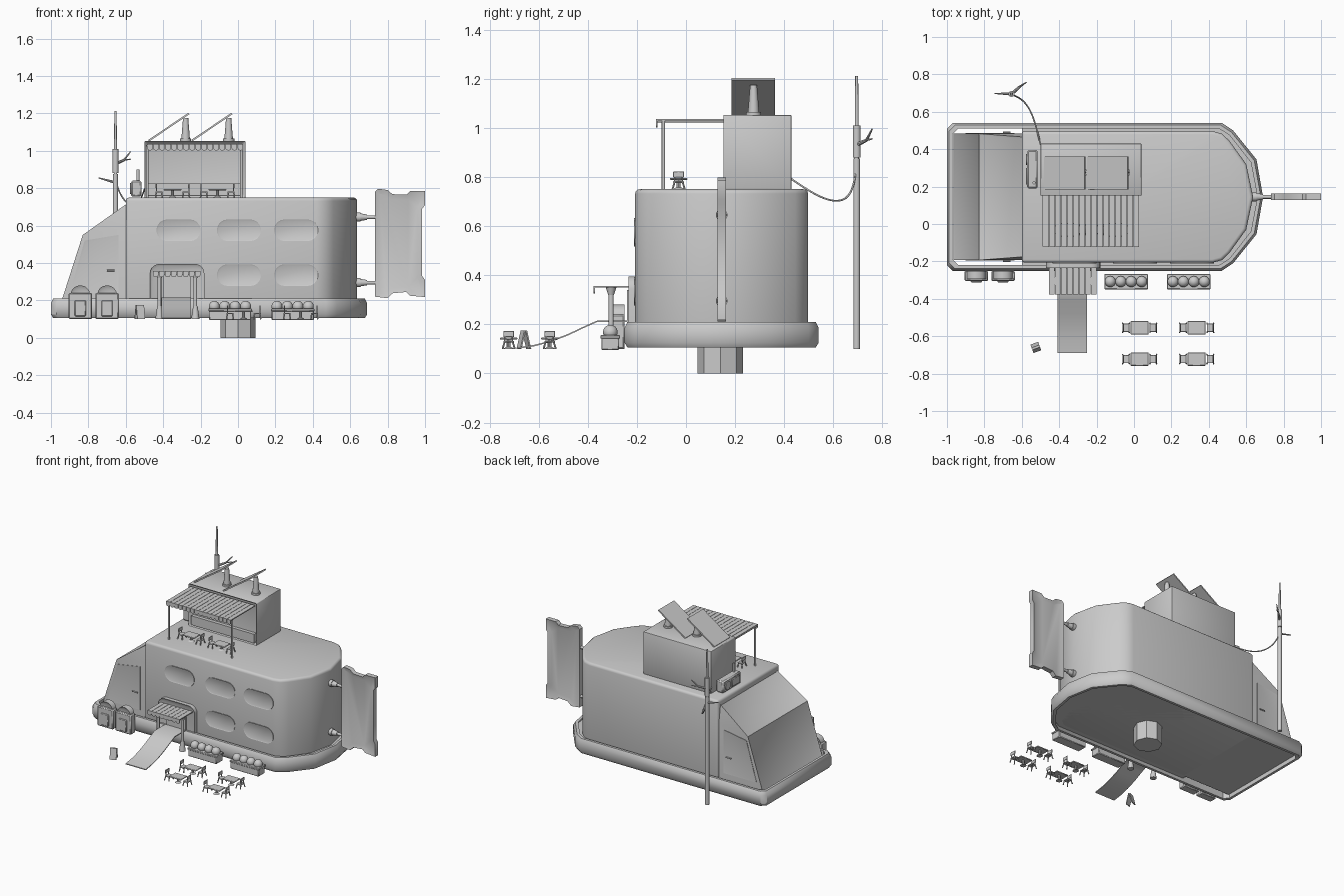
import bpy, bmesh, math
from mathutils import Vector, Matrix

if "Cube" in bpy.data.objects:
    bpy.data.objects.remove(bpy.data.objects["Cube"])

CY = 0.145  # centre line of the vehicle


def finish(name, bm, bevel=0, seg=2, limit=50):
    bmesh.ops.recalc_face_normals(bm, faces=bm.faces)
    if bevel:
        es = [e for e in bm.edges if len(e.link_faces) == 2 and e.calc_face_angle(0) > math.radians(limit)]
        bmesh.ops.bevel(bm, geom=es, offset=bevel, segments=seg, profile=0.5, affect='EDGES')
    me = bpy.data.meshes.new(name)
    bm.to_mesh(me)
    bm.free()
    ob = bpy.data.objects.new(name, me)
    bpy.context.collection.objects.link(ob)
    return ob


def loft(name, loops, bevel=0, seg=2, ring=False, inset=None):
    bm = bmesh.new()
    vs = [[bm.verts.new(p) for p in l] for l in loops]
    n = len(loops[0])
    pairs = list(zip(vs, vs[1:])) + ([(vs[-1], vs[0])] if ring else [])
    for a, b in pairs:
        for i in range(n):
            bm.faces.new((a[i], a[(i + 1) % n], b[(i + 1) % n], b[i]))
    if not ring:
        caps = [bm.faces.new(vs[0]), bm.faces.new(vs[-1])]
        if inset:
            bmesh.ops.recalc_face_normals(bm, faces=bm.faces)
            bmesh.ops.inset_individual(bm, faces=caps, thickness=inset[0], depth=inset[1])
    return finish(name, bm, bevel, seg)


def prism(name, pts, a, b, axis='z', **k):
    f = {'z': lambda u, v, w: (u, v, w), 'y': lambda u, v, w: (u, w, v), 'x': lambda u, v, w: (w, u, v)}[axis]
    return loft(name, [[f(u, v, w) for u, v in pts] for w in (a, b)], **k)


def box(name, x0, x1, y0, y1, z0, z1, bevel=0):
    return prism(name, [(x0, y0), (x1, y0), (x1, y1), (x0, y1)], z0, z1, bevel=bevel, seg=1)


def rod(name, p, q, r1, r2=None, n=12):
    p, q = Vector(p), Vector(q)
    bm = bmesh.new()
    m = Matrix.Translation((p + q) / 2) @ (q - p).to_track_quat('Z', 'Y').to_matrix().to_4x4()
    bmesh.ops.create_cone(bm, cap_ends=True, segments=n, radius1=r1, radius2=r1 if r2 is None else r2,
                          depth=(q - p).length, matrix=m)
    return finish(name, bm)


def outline(half, z):
    """closed plan outline from the points of one side"""
    return [(x, CY + y, z) for x, y in half] + [(x, CY - y, z) for x, y in reversed(half) if y > 0]


def arch(cx, z0, z1, w, r, n=5):
    """door shape with rounded top corners"""
    pts = [(cx - w, z0), (cx + w, z0)]
    for sx, a0 in ((1, 0), (-1, 90)):
        for i in range(n + 1):
            a = math.radians(a0 + 90 * i / n)
            pts.append((cx + sx * (w - r) + r * math.cos(a), z1 - r + r * math.sin(a)))
    return pts


# bumper skirt ring
def skirt_half(i):
    return [(-1 + i, .365 - i), (-.97 + i, .395 - i), (.47 - i * .5, .395 - i), (.53 - i * .7, .355 - i * .8),
            (.655 - i, .2 - i * .5), (.69 - i, 0)]


prof = [(.03, .105), (.012, .105), (0, .125), (0, .185), (.012, .21), (.03, .21)]
loft('bumper_skirt', [outline(skirt_half(i), z) for i, z in prof], ring=True)
deck = [(-.6, .37)] + skirt_half(.025)[2:]
loft('lower_deck', [outline(deck, z) for z in (.13, .2)])

# main hull and foot
hull = [(-.6, .352), (.42, .352), (.47, .338), (.51, .3), (.60, .175), (.637, 0)]
loft('main_hull', [outline(hull, z) for z in (.13, .75)], bevel=.018, seg=3)
rod('octagonal_foot', (0, .14, 0), (0, .14, .14), .093, n=8)

# slanted cab
bm = bmesh.new()
side = [(-.965, .13), (-.83, .55), (-.59, .59), (-.59, .72), (-.59, .13)]
R, L = [[bm.verts.new((x, CY + s * (.32 if i == 3 else .338), z)) for i, (x, z) in enumerate(side)] for s in (-1, 1)]
for S in (R, L):
    bm.faces.new((S[0], S[1], S[2], S[4]))
    bm.faces.new((S[1], S[3], S[2]))
glass = [bm.faces.new((R[a], R[b], L[b], L[a])) for a, b in ((0, 1), (1, 3))]
for a, b in ((3, 2), (2, 4), (4, 0)):
    bm.faces.new((R[a], R[b], L[b], L[a]))
bmesh.ops.recalc_face_normals(bm, faces=bm.faces)
bmesh.ops.inset_individual(bm, faces=glass, thickness=.018, depth=-.006)
finish('cab', bm)
for s in (-1, 1):
    y = CY + s * .338
    prism('cab_door', [(-.9, .24), (-.82, .52), (-.64, .55), (-.64, .24)], y - .003, y + .003, 'y', inset=(.015, -.002))
    rod('door_handle', (-.7, y + s * .006, .36), (-.66, y + s * .006, .36), .005, n=6)

# oval windows
for x, z in ((-.318, .575), (.005, .575), (.31, .575), (.005, .335), (.31, .335)):
    pts = [(x + s * .06 + .058 * math.cos(math.radians(a)), z + .058 * math.sin(math.radians(a)))
           for s, a0 in ((1, -90), (-1, 90)) for a in range(a0, a0 + 181, 20)]
    prism('oval_window', pts, -.211, -.202, 'y', inset=(.006, -.003))

# entrance: arch, canopy, posts, ramp
prism('entrance_arch', arch(-.325, .2, .395, .145, .05), -.235, -.2, 'y', inset=(.016, -.01))
box('entrance_door', -.40, -.25, -.24, -.22, .2, .34)
for i in range(8):
    x = -.455 + i * .032
    box('canopy_slat', x, x + .03, -.375, -.225, .35, .357)
    prism('canopy_scallop', arch(x + .015, -.357, -.328, .015, .012, 3)[::1] and
          [(u, -v) for u, v in arch(x + .015, -.357, -.325, .015, .012, 3)], -.377, -.371, 'y')
for x in (-.42, -.228):
    rod('canopy_post', (x, -.305, .1), (x, -.305, .352), .01)
    rod('canopy_post_foot', (x, -.305, .1), (x, -.305, .17), .022, .012)
    rod('canopy_post_head', (x, -.305, .32), (x, -.305, .352), .012, .022)
path = [(-.69, .1), (-.62, .11), (-.55, .128), (-.48, .155), (-.41, .188), (-.36, .21), (-.24, .21)]
prism('ramp', path + [(y, z + .006) for y, z in reversed(path)], -.41, -.25, 'x')

# planters with round shrubs
for x0 in (-.155, .18):
    box('planter', x0, x0 + .225, -.345, -.272, .095, .155, .004)
    box('planter_rim', x0 - .004, x0 + .229, -.349, -.268, .142, .156, .003)
    for i in range(4):
        bm = bmesh.new()
        bmesh.ops.create_uvsphere(bm, u_segments=14, v_segments=9, radius=.03,
                                  matrix=Matrix.Translation((x0 + .028 + i * .056, -.308, .168)))
        finish('shrub', bm)

# arched vending lockers by the cab
for x in (-.843, -.7):
    prism('locker', arch(x, .1, .28, .052, .05), -.295, -.25, 'y', inset=(.016, -.01))
    box('locker_base', x - .063, x + .063, -.305, -.25, .1, .24, .006)
    box('locker_panel', x - .03, x + .03, -.312, -.3, .115, .2, .004)

# folding board on the ground
for s in (-1, 1):
    o = prism('folding_board', [(s * .024, 0), (s * .018, 0), (0, .075), (s * .006, .075)], -.022, .022, 'x')
    o.matrix_world = Matrix.Translation((-.525, -.66, .1)) @ Matrix.Rotation(.35, 4, 'Z')


# dining sets
def dining_set(x, y, z):
    box('table_top', x - .048, x + .048, y - .036, y + .036, z + .038, z + .046, .003)
    rod('table_leg', (x, y, z), (x, y, z + .04), .008, n=8)
    rod('table_foot', (x, y, z), (x, y, z + .008), .022, .01, n=8)
    for s in (-1, 1):
        c = x + s * .073
        box('chair_seat', c - .019, c + .019, y - .022, y + .022, z + .026, z + .033, .002)
        box('chair_back', c + s * .014 - .003, c + s * .014 + .003, y - .022, y + .022, z + .048, z + .073, .002)
        for t in (-1, 1):
            rod('chair_back_post', (c + s * .014, y + t * .015, z + .03), (c + s * .014, y + t * .015, z + .05), .003, n=6)
            for u in (-1, 1):
                rod('chair_leg', (c + u * .018, y + t * .025, z), (c + u * .014, y + t * .016, z + .03), .004, n=6)


for p in [(x, y, .1) for x in (.03, .335) for y in (-.555, -.722)] + [(-.35, -.03, .75), (-.11, -.03, .75)]:
    dining_set(*p)

# roof cabin with recessed serving front
bm = bmesh.new()
bmesh.ops.create_cube(bm, size=1, matrix=Matrix.Translation((-.23, .29, .90)) @ Matrix.Diagonal((.54, .28, .305, 1)))
front = [f for f in bm.faces if f.normal.y < -.9]
bmesh.ops.inset_individual(bm, faces=front, thickness=.024, depth=-.03)
finish('roof_cabin', bm, .006, 2)
box('serving_counter', -.48, .02, .155, .2, .76, .825)

# roof awning
for i in range(16):
    x = -.485 + i * .0322
    box('awning_slat', x, x + .03, -.12, .155, 1.028, 1.035)
    prism('awning_scallop', [(u, -v) for u, v in arch(x + .015, -1.035, -1.002, .015, .012, 3)], -.123, -.117, 'y')
for x in (-.485, .018):
    rod('awning_post', (x, -.092, .75), (x, -.092, 1.03), .007)
    rod('awning_rail', (x, -.12, 1.026), (x, .155, 1.026), .004, n=6)

# solar panels
for x in (-.28, -.05):
    prism('solar_panel', [(x - .2, 1.058), (x - .195, 1.05), (x + .02, 1.195), (x + .015, 1.203)], .185, .362, 'y')
    rod('solar_mast', (x, .275, 1.05), (x, .275, 1.175), .024, .014)
    rod('solar_mast_base', (x, .275, 1.05), (x, .275, 1.065), .03)

# cooling unit on the roof
box('cooling_unit', -.572, -.515, .19, .395, .755, .84, .008)
box('cooling_grille', -.578, -.565, .21, .3, .77, .825, .003)
rod('cooling_fan', (-.578, .345, .798), (-.56, .345, .798), .03, n=16)
rod('cooling_pipe', (-.535, .22, .83), (-.535, .22, .9), .008)

# utility pole with branches and hanging cable
px, py = -.655, .695
rod('pole_lower', (px, py, .1), (px, py, .875), .014)
rod('pole_collar', (px, py, .88), (px, py, 1.01), .016)
rod('pole_joint', (px, py, .86), (px, py, .89), .009)
rod('pole_tip', (px, py, 1.0), (px, py, 1.212), .008, .006)
rod('pole_arm', (px, py, .83), (-.745, .698, .855), .008, .003, 8)
rod('pole_arm', (px, py, .93), (-.61, .735, .95), .009, .007, 8)
rod('pole_arm_tip', (-.61, .735, .95), (-.575, .758, .995), .006, .003, 8)
rod('pole_arm_end', (-.61, .735, .95), (-.575, .758, .955), .004, .003, 8)
cu = bpy.data.curves.new('cable', 'CURVE')
cu.dimensions, cu.bevel_depth, cu.bevel_resolution = '3D', .004, 1
sp = cu.splines.new('NURBS')
pts = [(-.5, .425, .795), (-.52, .51, .735), (-.545, .6, .69), (-.6, .675, .715), (-.65, .69, .80), (px, py, .87)]
sp.points.add(len(pts) - 1)
for q, p in zip(sp.points, pts):
    q.co = (*p, 1)
sp.use_endpoint_u, sp.order_u = True, 4
cable = bpy.data.objects.new('cable', cu)
bpy.context.collection.objects.link(cable)

# blank hanging board with notched frame
board = [(.732, .22), (.80, .212), (.825, .238), (.90, .245), (.92, .225), (1, .218), (1, .31), (.985, .33), (.985, .69),
         (1, .71), (1, .785), (.92, .785), (.9, .765), (.825, .768), (.80, .79), (.75, .797), (.732, .78)]
prism('hanging_board', board, .128, .162, 'y', inset=(.028, -.008))
for z in (.295, .645):
    rod('board_bracket', (.61, CY, z), (.735, CY, z), .01)
    rod('board_bracket_plate', (.62, CY, z), (.655, CY, z), .024, n=16)
    rod('board_bracket_cuff', (.655, CY, z), (.69, CY, z), .02, .014)

# shading
bpy.ops.object.select_all(action='DESELECT')
for o in bpy.context.scene.objects:
    if o.type == 'MESH':
        o.select_set(True)
        bpy.context.view_layer.objects.active = o
bpy.ops.object.shade_smooth_by_angle(angle=math.radians(40))
